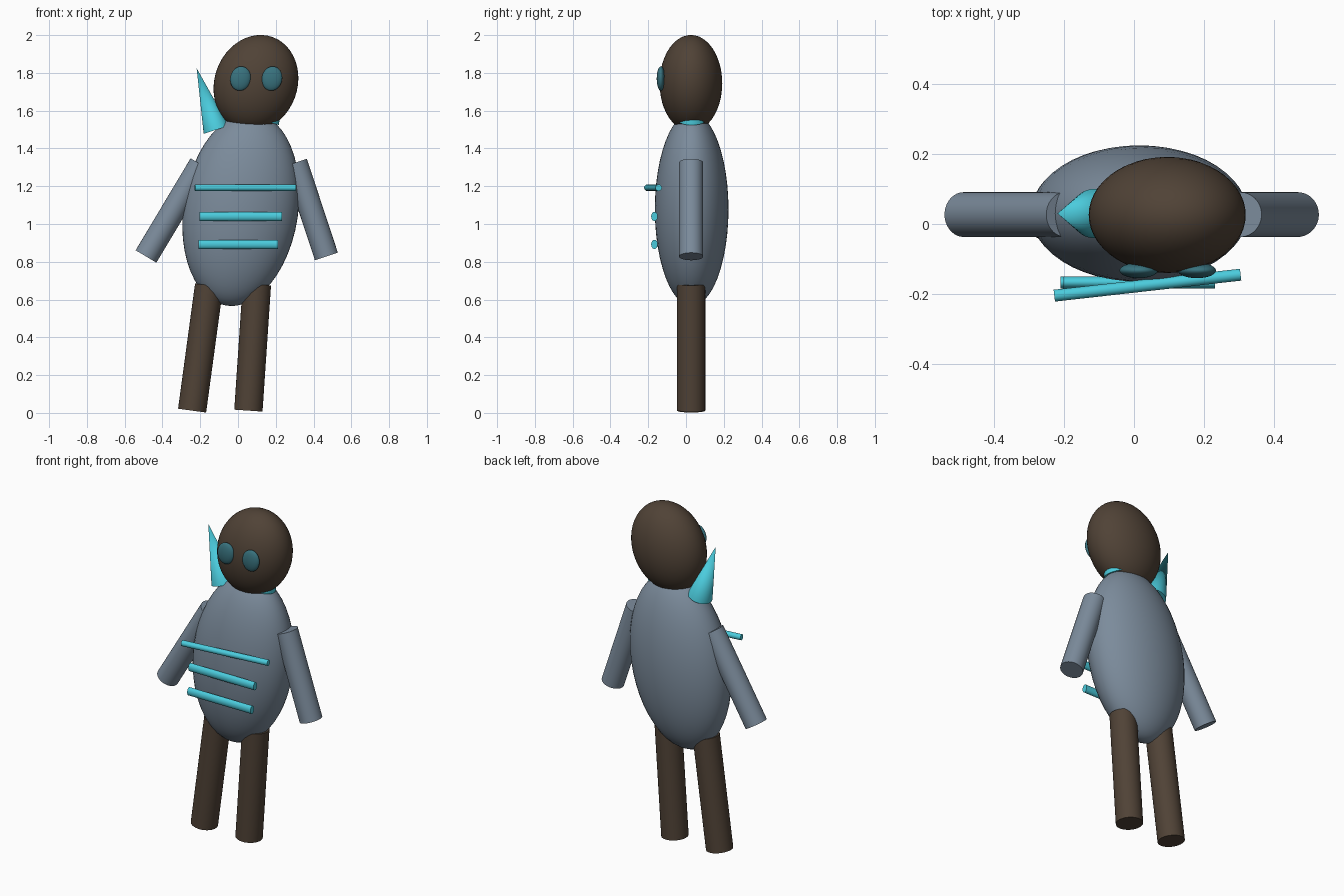
import bpy
from math import radians
from mathutils import Vector

if "Cube" in bpy.data.objects:
    bpy.data.objects.remove(bpy.data.objects["Cube"])


def material(name, rgb):
    m = bpy.data.materials.new(name)
    m.diffuse_color = (*rgb, 1)
    m.use_nodes = True
    m.node_tree.nodes["Principled BSDF"].inputs["Base Color"].default_value = m.diffuse_color
    return m


BROWN = material("brown", (0.08, 0.055, 0.037))
SLATE = material("slate", (0.20, 0.26, 0.33))
TEAL = material("teal", (0.07, 0.60, 0.72))
DARK_TEAL = material("dark_teal", (0.04, 0.17, 0.21))


def finish(name, mat):
    ob = bpy.context.object
    ob.name = name
    ob.data.materials.append(mat)
    bpy.ops.object.shade_smooth_by_angle(angle=radians(35))
    return ob


def ellipsoid(name, center, radii, lean, mat):
    """Stretched sphere, leaning sideways by some degrees."""
    bpy.ops.mesh.primitive_uv_sphere_add(segments=48, ring_count=24, location=center,
                                         rotation=(0, radians(lean), 0))
    bpy.context.object.scale = radii
    return finish(name, mat)


def rod(name, start, end, r1, mat, r2=None):
    """Cylinder (or cone, with r2 = 0) between two points."""
    a, b = Vector(start), Vector(end)
    bpy.ops.mesh.primitive_cone_add(vertices=48, radius1=r1, radius2=r1 if r2 is None else r2,
                                    depth=(b - a).length, location=(a + b) / 2)
    bpy.context.object.rotation_euler = (b - a).to_track_quat('Z', 'Y').to_euler()
    return finish(name, mat)


# Torso and head
ellipsoid("torso", (0.015, 0.03, 1.078), (0.304, 0.195, 0.516), 8.5, SLATE)
ellipsoid("head", (0.095, 0.026, 1.745), (0.2195, 0.166, 0.26), 20, BROWN)

# Eyes
for side, x in (("left", 0.013), ("right", 0.18)):
    ellipsoid(f"eye_{side}", (x, -0.133, 1.77), (0.054, 0.022, 0.065), 12, DARK_TEAL)

# Horns: one stands free, the other is mostly buried in the head
rod("horn_left", (-0.115, 0.03, 1.499), (-0.219, 0.03, 1.825), 0.07, TEAL, 0)
rod("horn_right", (0.15, 0.03, 1.545), (0.255, 0.03, 1.87), 0.07, TEAL, 0)

# Limbs: bottom x, bottom z, top x, top z, radius
limbs = {
    "arm_left": (-0.487, 0.828, -0.196, 1.315, 0.064, SLATE),
    "arm_right": (0.468, 0.828, 0.304, 1.325, 0.064, SLATE),
    "leg_left": (-0.243, 0.012, -0.153, 0.675, 0.075, BROWN),
    "leg_right": (0.055, 0.012, 0.100, 0.680, 0.075, BROWN),
}
for name, (x0, z0, x1, z1, r, mat) in limbs.items():
    rod(name, (x0, 0.027, z0), (x1, 0.027, z1), r, mat)

# Chest bars; the lower two are slightly flattened
rod("chest_bar_top", (-0.228, -0.205, 1.192), (0.305, -0.145, 1.192), 0.017, TEAL)
for name, x0, x1, z in (("chest_bar_middle", -0.203, 0.232, 1.04),
                        ("chest_bar_bottom", -0.21, 0.212, 0.892)):
    bar = rod(name, (0, 0, 0), (0, 0, x1 - x0), 0.024, TEAL)
    bar.rotation_euler = (0, radians(90), 0)
    bar.location = ((x0 + x1) / 2, -0.167, z)
    bar.scale = (1, 0.72, 1)
